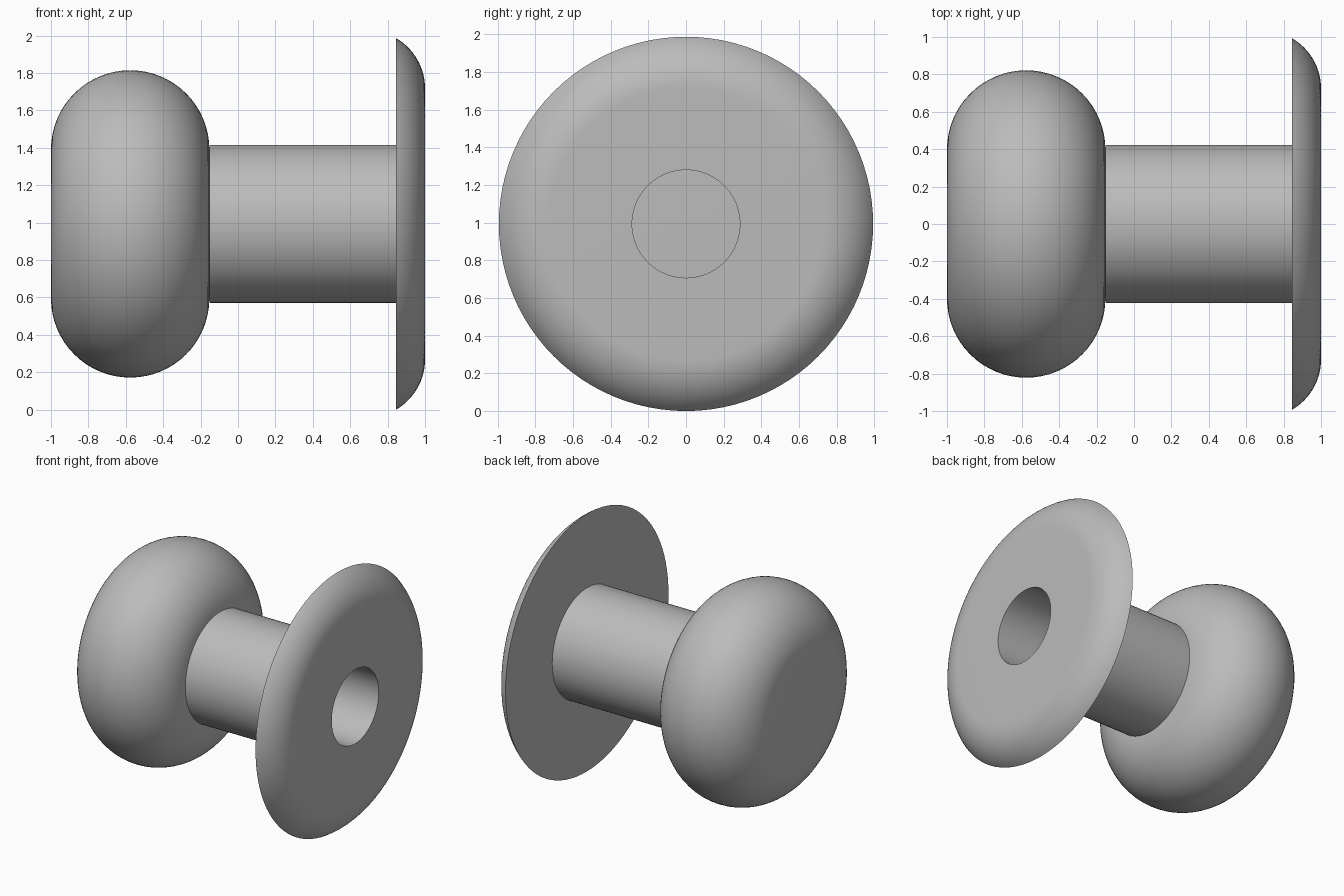
import bpy
import bmesh
from math import cos, sin, pi, radians, acos

if "Cube" in bpy.data.objects:
    bpy.data.objects.remove(bpy.data.objects["Cube"])

SEGMENTS = 96
AXIS_Z = 0.993       # height of the horizontal axis
STEM_R = 0.423
BORE_R = 0.286
KNOB_END = -0.153    # where the stem leaves the knob
PLATE_BACK = 0.845   # stem side of the flange

grey = bpy.data.materials.new("plain grey")
grey.use_nodes = True
colour = (0.5, 0.5, 0.5, 1)
grey.diffuse_color = colour
grey.node_tree.nodes["Principled BSDF"].inputs["Base Color"].default_value = colour


def arc(cx, cr, radius, start, end, steps):
    """Points (x, r) on an arc; angles are measured from +x."""
    angles = [start + (end - start) * i / steps for i in range(steps + 1)]
    return [(cx + radius * cos(a), cr + radius * sin(a)) for a in angles]


def lathe(name, profile):
    """Revolve a profile of (x, r) points about the horizontal axis."""
    bm = bmesh.new()
    verts = [bm.verts.new((x, 0, r)) for x, r in profile]
    edges = [bm.edges.new(pair) for pair in zip(verts, verts[1:])]
    bmesh.ops.spin(bm, geom=verts + edges, cent=(0, 0, 0), axis=(1, 0, 0),
                   angle=2 * pi, steps=SEGMENTS, use_duplicate=False)
    bmesh.ops.remove_doubles(bm, verts=bm.verts[:], dist=0.0001)
    bmesh.ops.recalc_face_normals(bm, faces=bm.faces[:])
    mesh = bpy.data.meshes.new(name)
    bm.to_mesh(mesh)
    bm.free()
    obj = bpy.data.objects.new(name, mesh)
    obj.location.z = AXIS_Z
    mesh.materials.append(grey)
    bpy.context.collection.objects.link(obj)
    bpy.ops.object.select_all(action='DESELECT')
    obj.select_set(True)
    bpy.context.view_layer.objects.active = obj
    bpy.ops.object.shade_smooth_by_angle(angle=radians(25))
    return obj


# Thick knob with a full-round rim and flat ends
knob_r = 0.4235
lathe("knob", [(-1, 0)] + arc(-1 + knob_r, 0.398, knob_r, pi, 0, 32)
      + [(KNOB_END, 0)])

# Hollow stem between knob and flange
lathe("stem", [(KNOB_END, STEM_R), (PLATE_BACK, STEM_R)])

# Flange with a domed edge and a flat face, running into the bore
dome_r = 0.31
rim_angle = acos((PLATE_BACK - (1 - dome_r)) / dome_r)
dome = arc(1 - dome_r, AXIS_Z - dome_r * sin(rim_angle), dome_r,
           rim_angle, 0, 16)
lathe("flange", [(PLATE_BACK, STEM_R)] + dome + [(1, BORE_R), (KNOB_END, BORE_R)])
